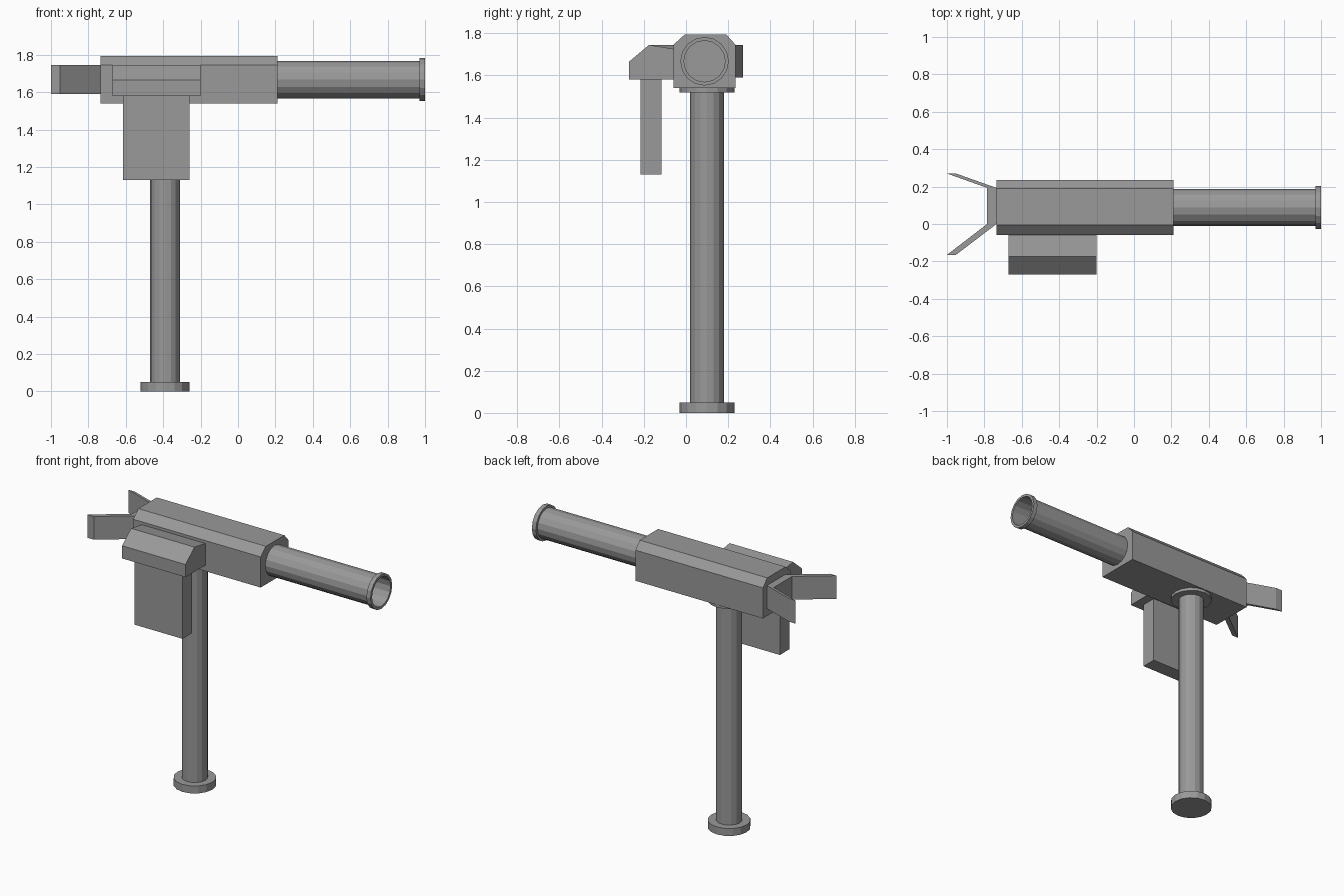
import bpy, bmesh, math
from mathutils import Matrix, Vector

cube = bpy.data.objects.get("Cube")
if cube:
    bpy.data.objects.remove(cube, do_unlink=True)

SIDES = 16
METAL = bpy.data.materials.new("grey_metal")
METAL.use_nodes = True
GREY = (0.32, 0.32, 0.32, 1)
METAL.diffuse_color = GREY
METAL.node_tree.nodes["Principled BSDF"].inputs["Base Color"].default_value = GREY


def finish(name, bm):
    bmesh.ops.recalc_face_normals(bm, faces=bm.faces)
    mesh = bpy.data.meshes.new(name)
    bm.to_mesh(mesh)
    bm.free()
    mesh.materials.append(METAL)
    obj = bpy.data.objects.new(name, mesh)
    bpy.context.collection.objects.link(obj)
    return obj


def prism(name, profile, axis, lo, hi):
    """Extrude a closed profile along x (profile is y, z) or z (profile is x, y)."""
    bm = bmesh.new()
    place = (lambda a, b: (lo, a, b)) if axis == "x" else (lambda a, b: (a, b, lo))
    face = bm.faces.new([bm.verts.new(place(a, b)) for a, b in profile])
    out = bmesh.ops.extrude_face_region(bm, geom=[face])
    step = Vector((hi - lo, 0, 0)) if axis == "x" else Vector((0, 0, hi - lo))
    bmesh.ops.translate(bm, vec=step, verts=[v for v in out["geom"] if isinstance(v, bmesh.types.BMVert)])
    return finish(name, bm)


def lathe(name, profile, matrix):
    """Spin a closed or capped (radius, height) profile about z, then place it."""
    bm = bmesh.new()
    verts = [bm.verts.new((r, 0, h)) for r, h in profile]
    edges = [bm.edges.new(pair) for pair in zip(verts, verts[1:])]
    bmesh.ops.spin(bm, geom=verts + edges, cent=(0, 0, 0), axis=(0, 0, 1),
                   angle=math.tau, steps=SIDES, use_merge=True)
    bmesh.ops.remove_doubles(bm, verts=bm.verts, dist=0.0005)
    bmesh.ops.transform(bm, matrix=matrix, verts=bm.verts)
    return finish(name, bm)


def disc(name, radius, lo, hi):
    return lathe(name, [(0, lo), (radius, lo), (radius, hi), (0, hi)],
                 Matrix.Translation((-0.39, 0.1, 0)))


# Stand
disc("base_foot", 0.13, 0, 0.05)
disc("post", 0.08, 0.05, 1.53)
disc("mount_flange", 0.13, 1.52, 1.55)

# Chamfered receiver
prism("receiver", [(-0.06, 1.54), (0.235, 1.54), (0.235, 1.745), (0.19, 1.795),
                   (-0.005, 1.795), (-0.06, 1.745)], "x", -0.735, 0.21)

# Hollow barrel with a raised lip at the open end
along_x = Matrix.Translation((0, 0.088, 1.667)) @ Matrix.Rotation(math.pi / 2, 4, "Y")
lathe("barrel", [(0, 0.2), (0.1, 0.2), (0.1, 0.97), (0.115, 0.97), (0.115, 1.0),
                 (0.098, 1.0), (0.098, 0.215), (0, 0.215)], along_x)

# Feed cover and hanging box
prism("feed_cover", [(-0.27, 1.58), (-0.055, 1.58), (-0.055, 1.725), (-0.175, 1.745),
                     (-0.27, 1.665)], "x", -0.67, -0.2)
prism("hanging_box", [(-0.215, 1.13), (-0.115, 1.13), (-0.115, 1.58), (-0.215, 1.58)],
      "x", -0.615, -0.26)

# Rear block and two splayed grips
prism("rear_block", [(-0.785, 0), (-0.735, 0), (-0.735, 0.193), (-0.785, 0.193)], "z", 1.59, 1.745)
for name, root, tip in (("right_grip", 0, -0.165), ("left_grip", 0.193, 0.27)):
    prism(name, [(-1, tip), (-0.952, tip), (-0.735, root), (-0.785, root)], "z", 1.59, 1.745)
